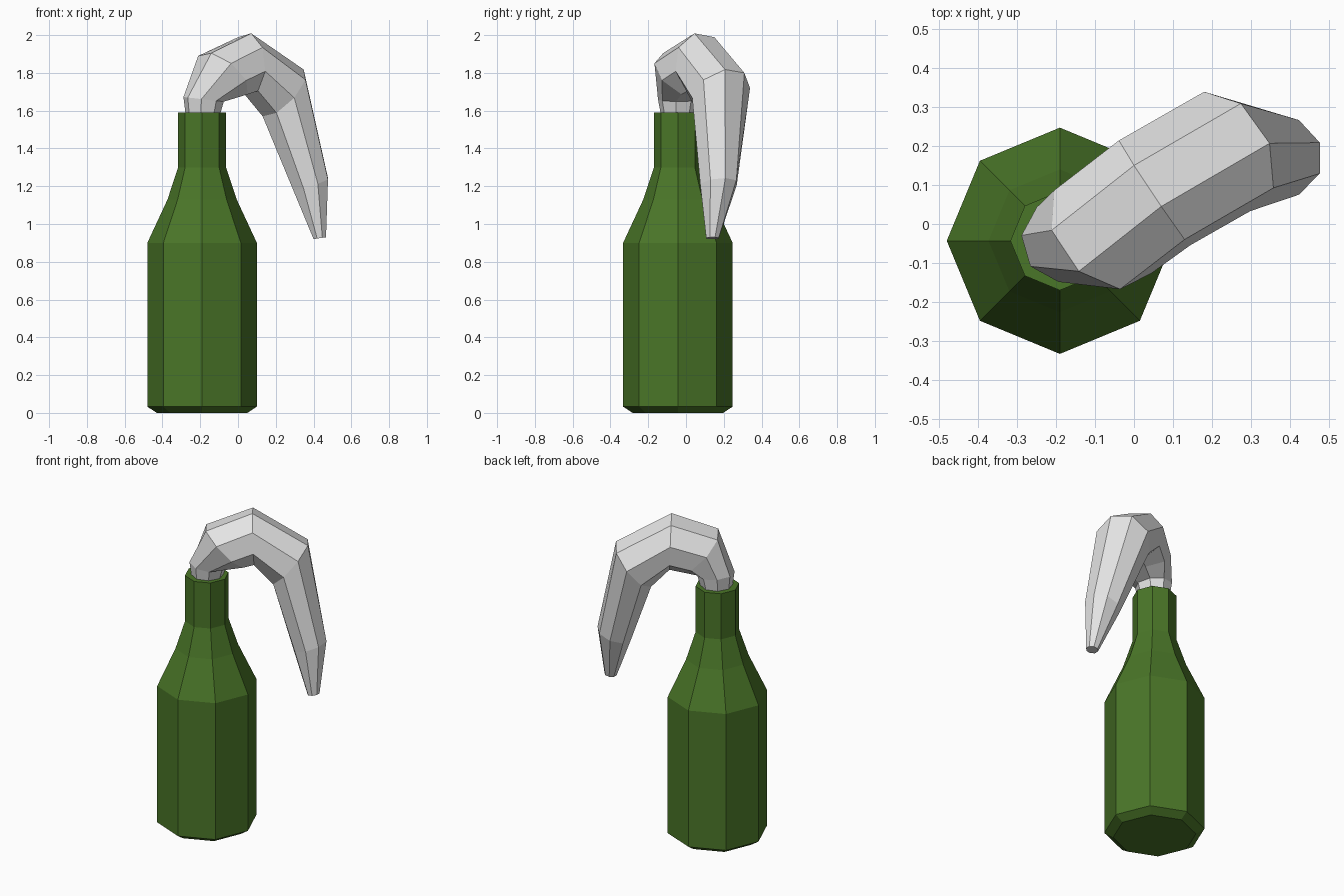
import bpy, bmesh, math
from mathutils import Vector

if "Cube" in bpy.data.objects:
    bpy.data.objects.remove(bpy.data.objects["Cube"])

SIDES = 8


def material(name, rgb):
    m = bpy.data.materials.new(name)
    m.diffuse_color = (*rgb, 1)
    m.use_nodes = True
    m.node_tree.nodes["Principled BSDF"].inputs["Base Color"].default_value = m.diffuse_color
    return m


def loft(name, rings, mat):
    """Skin a list of closed rings and cap both ends."""
    bm = bmesh.new()
    loops = [[bm.verts.new(p) for p in ring] for ring in rings]
    for a, b in zip(loops, loops[1:]):
        for i in range(SIDES):
            j = (i + 1) % SIDES
            bm.faces.new((a[i], a[j], b[j], b[i]))
    bm.faces.new(loops[0][::-1])
    bm.faces.new(loops[-1])
    bmesh.ops.recalc_face_normals(bm, faces=bm.faces)
    mesh = bpy.data.meshes.new(name)
    bm.to_mesh(mesh)
    bm.free()
    mesh.materials.append(mat)
    ob = bpy.data.objects.new(name, mesh)
    bpy.context.collection.objects.link(ob)
    return ob


def ring(center, radius, u, w, phase=0.0):
    """Regular polygon in the plane spanned by u and w."""
    c, u, w = Vector(center), Vector(u).normalized(), Vector(w)
    w = (w - u * w.dot(u)).normalized()
    angles = [phase + 2 * math.pi * i / SIDES for i in range(SIDES)]
    return [c + radius * (math.sin(a) * u + math.cos(a) * w) for a in angles]


green = material("bottle_green", (0.068, 0.18, 0.021))
cloth = material("cloth_grey", (0.78, 0.78, 0.78))

# Bottle: octagonal body, shoulder and neck (radius, height)
profile = [(0.24, 0), (0.29, 0.033), (0.29, 0.90),
           (0.183, 1.13), (0.127, 1.30), (0.127, 1.59)]
loft("bottle", [ring((-0.19, -0.043, z), r, (1, 0, 0), (0, 1, 0))
                for r, z in profile], green)

# Rag: octagonal tube rising from the neck, bending over and hanging down
# (center, radius, sideways axis, outward axis)
stations = [
    ((-0.187, -0.042, 1.57), 0.090, (0.87, -0.48, 0), (-0.43, -0.9, 0)),
    ((-0.182, -0.041, 1.66), 0.108, (0.87, -0.48, -0.10), (-0.43, -0.9, 0.05)),
    ((-0.08, -0.02, 1.788), 0.166, (0.83, -0.36, -0.42), (-0.03, -0.82, 0.57)),
    ((0.053, 0.08, 1.847), 0.167, (0.47, -0.664, -0.586), (0.32, -0.525, 0.788)),
    ((0.239, 0.186, 1.694), 0.166, (0.078, -0.9, -0.43), (0.74, -0.245, 0.625)),
    ((0.385, 0.172, 1.21), 0.104, (0, -1, -0.10), (0.95, -0.1, 0.3)),
    ((0.433, 0.14, 0.925), 0.036, (0, -1, 0), (1, 0, 0.15)),
]
loft("rag", [ring(*s, phase=math.pi / SIDES) for s in stations], cloth)
